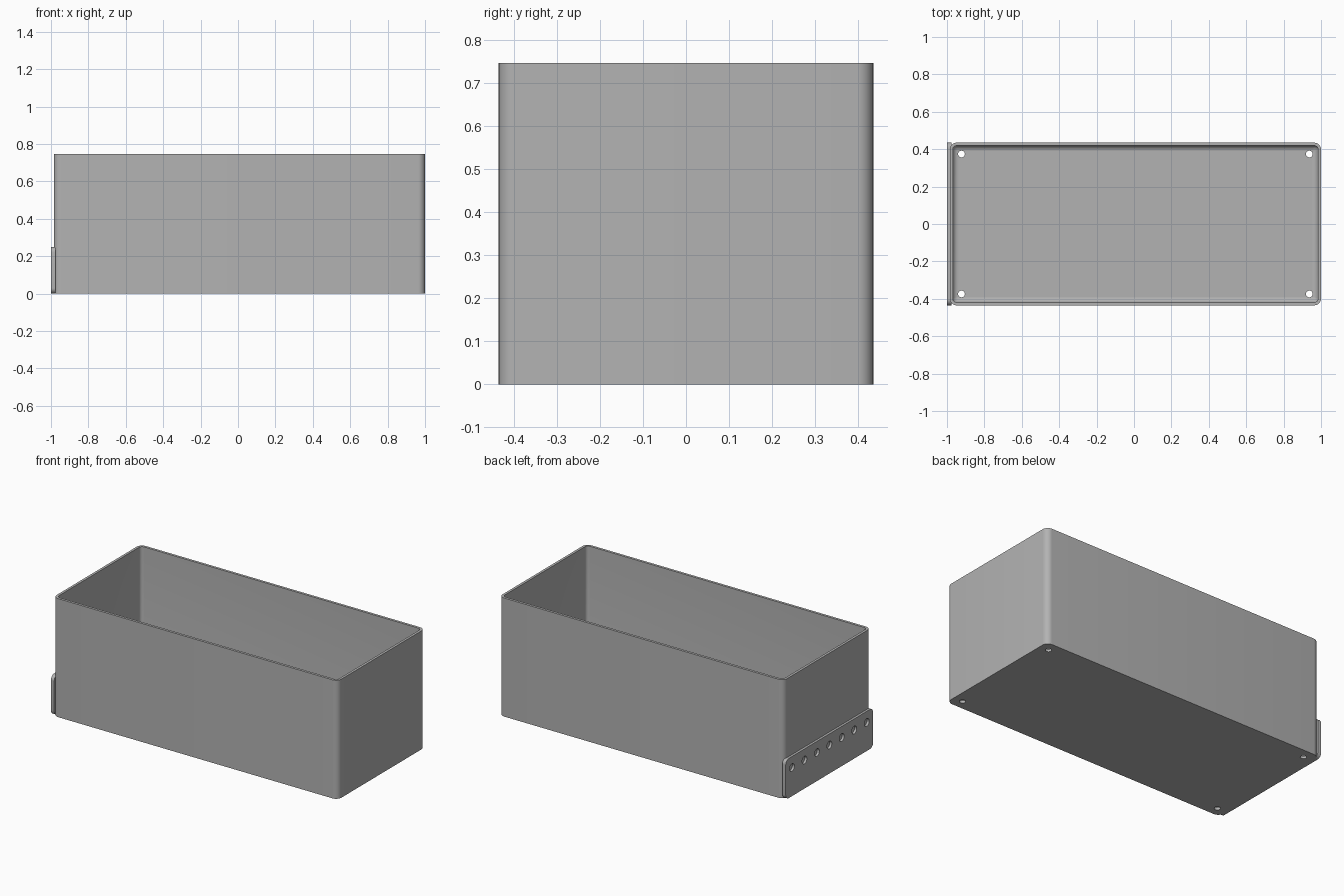
import bpy
import bmesh
import math
from mathutils import Matrix

cube = bpy.data.objects.get("Cube")
if cube:
    bpy.data.objects.remove(cube, do_unlink=True)

grey = bpy.data.materials.new("grey plastic")
grey.use_nodes = True
colour = (0.45, 0.45, 0.45, 1)
grey.diffuse_color = colour
grey.node_tree.nodes["Principled BSDF"].inputs["Base Color"].default_value = colour

CX, HX, HY, H = 0.0075, 0.9925, 0.435, 0.747
WALL, RADIUS, FILLET = 0.016, 0.037, 0.03


def rounded_rect(hx, hy, r, steps=8):
    """Outline of a rectangle with round corners, counter-clockwise."""
    pts = []
    for q, (sx, sy) in enumerate([(1, 1), (-1, 1), (-1, -1), (1, -1)]):
        for i in range(steps + 1):
            a = (q + i / steps) * math.pi / 2
            pts.append((sx * (hx - r) + r * math.cos(a),
                        sy * (hy - r) + r * math.sin(a)))
    return pts


def loft(name, rings):
    """Skin a stack of outlines and cap both ends."""
    bm = bmesh.new()
    loops = [[bm.verts.new(p) for p in ring] for ring in rings]
    for a, b in zip(loops, loops[1:]):
        for i in range(len(a)):
            j = (i + 1) % len(a)
            bm.faces.new((a[i], a[j], b[j], b[i]))
    bm.faces.new(loops[0][::-1])
    bm.faces.new(loops[-1])
    bmesh.ops.recalc_face_normals(bm, faces=bm.faces)
    return finish(name, bm)


def finish(name, bm):
    mesh = bpy.data.meshes.new(name)
    bm.to_mesh(mesh)
    bm.free()
    mesh.materials.append(grey)
    obj = bpy.data.objects.new(name, mesh)
    bpy.context.collection.objects.link(obj)
    return obj


def drill(obj, centres, radius, depth, axis):
    """Cut round holes, then shade the result with sharp edges kept."""
    bm = bmesh.new()
    turn = Matrix.Rotation(math.pi / 2, 4, "Y") if axis == "X" else Matrix()
    for c in centres:
        bmesh.ops.create_cone(bm, cap_ends=True, segments=32, radius1=radius,
                              radius2=radius, depth=depth,
                              matrix=Matrix.Translation(c) @ turn)
    cutter = finish("hole_cutter", bm)
    cutter.hide_render = True
    mod = obj.modifiers.new("holes", "BOOLEAN")
    mod.operation, mod.solver, mod.object = "DIFFERENCE", "EXACT", cutter
    bpy.ops.object.select_all(action="DESELECT")
    bpy.context.view_layer.objects.active = obj
    obj.select_set(True)
    bpy.ops.object.modifier_apply(modifier=mod.name)
    bpy.data.objects.remove(cutter, do_unlink=True)
    bpy.ops.object.shade_smooth_by_angle(angle=math.radians(30))


# Open box: outer wall, rim, inner wall and a rounded edge around the floor
levels = [(0, 0), (0, H), (WALL, H)]
for i in range(7):
    a = i / 6 * math.pi / 2
    levels.append((WALL + FILLET * (1 - math.cos(a)),
                   WALL + FILLET * (1 - math.sin(a))))
rings = []
for inset, z in levels:
    r = max(RADIUS - inset, 0.004) if inset <= WALL else max(
        RADIUS - WALL - (inset - WALL) * 0.5, 0.004)
    rings.append([(x + CX, y, z)
                  for x, y in rounded_rect(HX - inset, HY - inset, r)])
box = loft("open_box", rings)

# Drain holes near the floor corners
drill(box, [(CX + sx * 0.93, sy * 0.374, 0) for sx in (-1, 1) for sy in (-1, 1)],
      0.018, 0.1, "Z")

# Mounting plate on the end wall, with a row of holes
PLATE_H = 0.25
outline = rounded_rect(HY, PLATE_H / 2, 0.03)
plate = loft("mounting_plate", [[(x, y, z + PLATE_H / 2) for y, z in outline]
                                for x in (-1, -0.977)])
drill(plate, [(-1, i * 0.124, 0.18) for i in range(-3, 4)], 0.024, 0.1, "X")
